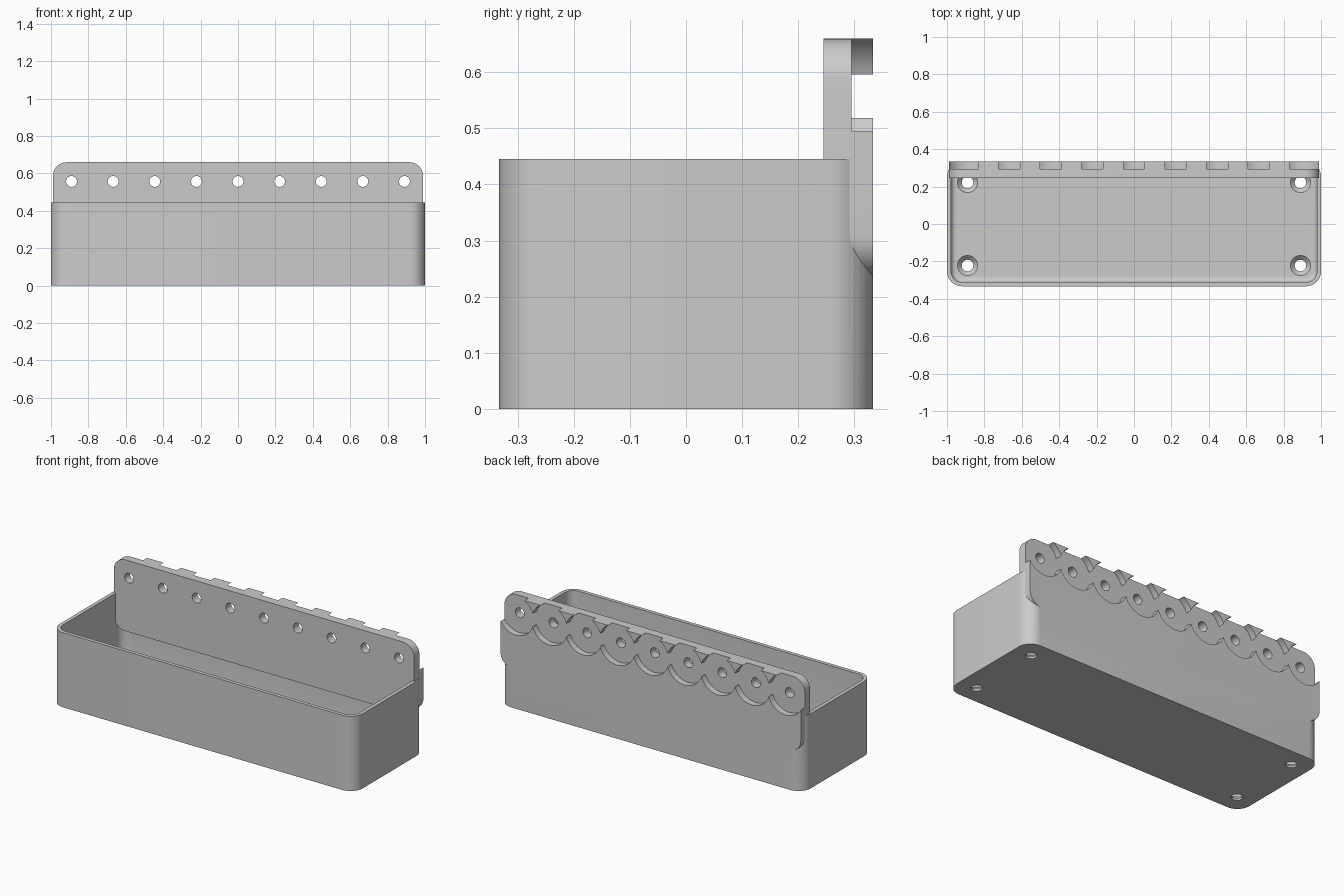
import bpy
import bmesh
import math
from mathutils import Matrix, Vector

cube = bpy.data.objects.get("Cube")
if cube:
    bpy.data.objects.remove(cube, do_unlink=True)

# Main dimensions
DEPTH = 0.333          # half depth of the box
RIM = 0.445            # box height
WALL = 0.022
FLOOR = 0.035
CORNER = 0.08
PLATE_FRONT = 0.245
RECESS = 0.295         # depth plane of the scalloped recess
HOLE_Z = 0.557
PITCH = 0.2225

grey = bpy.data.materials.new("light grey plastic")
grey.use_nodes = True
grey.diffuse_color = (0.6, 0.6, 0.6, 1)
grey.node_tree.nodes["Principled BSDF"].inputs["Base Color"].default_value = (0.6, 0.6, 0.6, 1)


def add_object(name, bm):
    bmesh.ops.recalc_face_normals(bm, faces=bm.faces[:])
    mesh = bpy.data.meshes.new(name)
    bm.to_mesh(mesh)
    bm.free()
    mesh.materials.append(grey)
    obj = bpy.data.objects.new(name, mesh)
    bpy.context.collection.objects.link(obj)
    return obj


def rounded_prism(name, half_x, low, high, radius, start, end, upright=False, fillet=0):
    """Rounded rectangle extruded along z, or along y when upright."""
    bm = bmesh.new()
    points = []
    centres = [(half_x - radius, high - radius), (radius - half_x, high - radius),
               (radius - half_x, low + radius), (half_x - radius, low + radius)]
    steps = 10
    for quarter, (cx, cv) in enumerate(centres):
        for i in range(steps + 1):
            a = math.pi / 2 * (quarter + i / steps)
            points.append((cx + radius * math.cos(a), cv + radius * math.sin(a)))
    place = (lambda x, v, d: (x, d, v)) if upright else (lambda x, v, d: (x, v, d))
    face = bm.faces.new([bm.verts.new(place(x, v, start)) for x, v in points])
    base_edges = face.edges[:]
    made = bmesh.ops.extrude_face_region(bm, geom=[face], use_keep_orig=True)
    move = Vector(place(0, 0, end - start))
    bmesh.ops.translate(bm, vec=move, verts=[g for g in made["geom"] if isinstance(g, bmesh.types.BMVert)])
    bmesh.ops.recalc_face_normals(bm, faces=bm.faces[:])
    if fillet:
        bmesh.ops.bevel(bm, geom=base_edges, offset=fillet, segments=5, profile=0.5, affect="EDGES")
    return add_object(name, bm)


def round_cutters(name, centres, r1, r2, length, along_y=False, sides=32):
    """Separate round cutters gathered in one object."""
    bm = bmesh.new()
    turn = Matrix.Rotation(math.pi / 2, 4, "X") if along_y else Matrix()
    for c in centres:
        bmesh.ops.create_cone(bm, cap_ends=True, segments=sides, radius1=r1, radius2=r2,
                              depth=length, matrix=Matrix.Translation(c) @ turn)
    return add_object(name, bm)


def combine(target, tool, operation):
    mod = target.modifiers.new(tool.name, "BOOLEAN")
    mod.operation = operation
    mod.solver = "EXACT"
    mod.object = tool
    bpy.ops.object.select_all(action="DESELECT")
    bpy.context.view_layer.objects.active = target
    target.select_set(True)
    bpy.ops.object.modifier_apply(modifier=mod.name)
    bpy.data.objects.remove(tool, do_unlink=True)


# Open box with a filleted floor
box = rounded_prism("wall_box", 1, -DEPTH, DEPTH, CORNER, 0, RIM)
cavity = rounded_prism("cavity_cutter", 1 - WALL, WALL - DEPTH, DEPTH - WALL,
                       CORNER - WALL, FLOOR, 0.6, fillet=0.027)
combine(box, cavity, "DIFFERENCE")

# Rounded mounting plate along the back
plate = rounded_prism("mounting_plate", 0.99, 0.235, 0.66, 0.075, PLATE_FRONT, DEPTH, upright=True)
combine(box, plate, "UNION")

# Overlapping round recesses on the back, cut in two alternating sets
columns = [PITCH * i for i in range(-4, 5)]
for label, xs in (("even", columns[::2]), ("odd", columns[1::2])):
    spots = [(x, RECESS + 0.1, HOLE_Z) for x in xs]
    combine(box, round_cutters(label + "_recess_cutter", spots, 0.118, 0.118, 0.2, True, 64), "DIFFERENCE")

# Row of screw holes through the plate
spots = [(x, RECESS, HOLE_Z) for x in columns]
combine(box, round_cutters("screw_hole_cutter", spots, 0.029, 0.029, 0.4, True), "DIFFERENCE")

# Countersunk drain holes in the floor corners
corners = [(sx * 0.89, sy * 0.222) for sx in (-1, 1) for sy in (-1, 1)]
combine(box, round_cutters("drain_cutter", [(x, y, 0) for x, y in corners], 0.031, 0.031, 0.16), "DIFFERENCE")
combine(box, round_cutters("countersink_cutter", [(x, y, 0.026) for x, y in corners],
                           0.031, 0.06, 0.03), "DIFFERENCE")

# Smooth curves, sharp corners
bpy.ops.object.select_all(action="DESELECT")
box.select_set(True)
bpy.context.view_layer.objects.active = box
bpy.ops.object.shade_smooth_by_angle(angle=math.radians(30))
